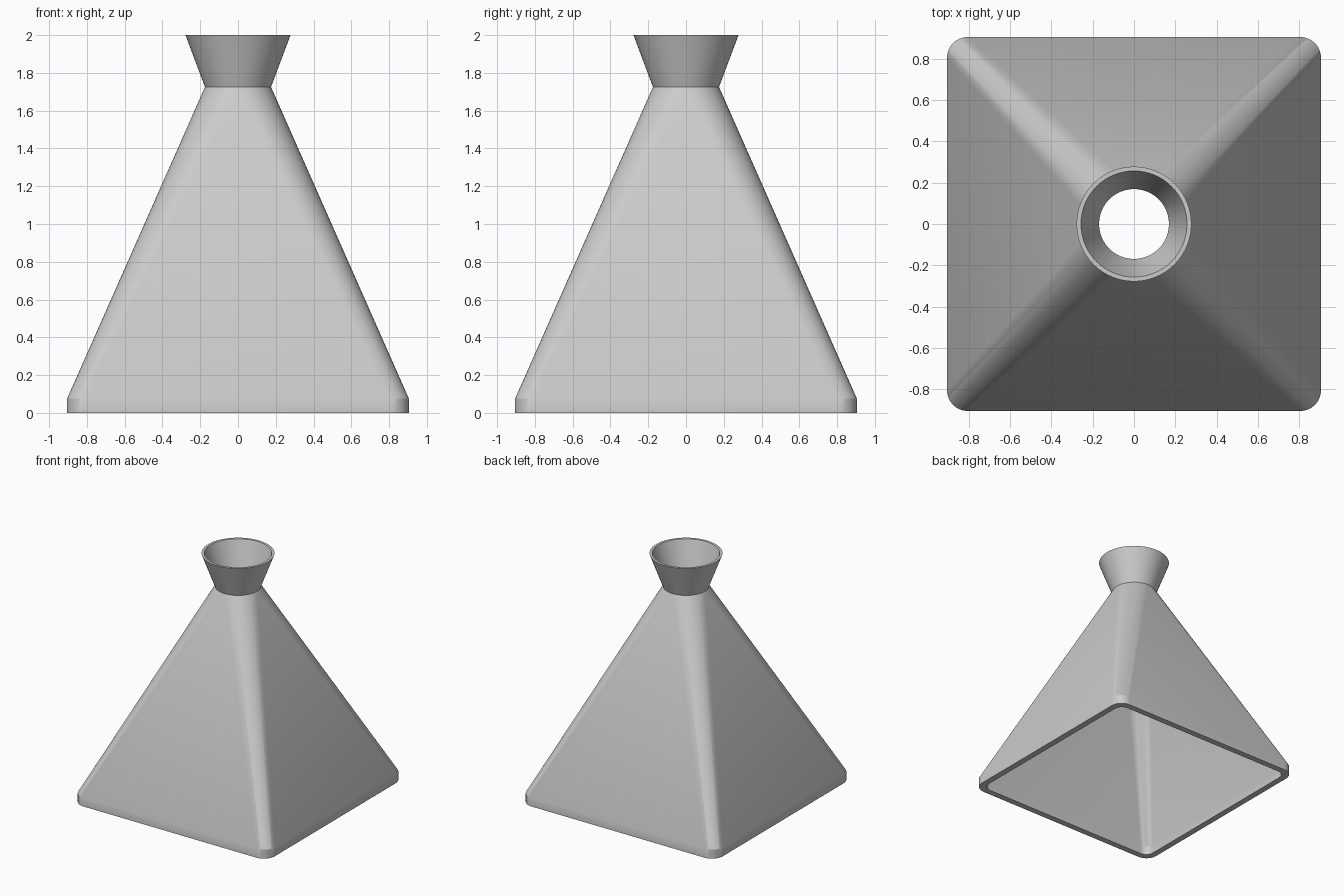
import bpy
import bmesh
from math import cos, sin, pi, radians

cube = bpy.data.objects.get("Cube")
if cube:
    bpy.data.objects.remove(cube, do_unlink=True)

STEPS = 16  # segments per quarter turn

grey = bpy.data.materials.new("plain grey")
colour = (0.6, 0.6, 0.6, 1)
grey.diffuse_color = colour
grey.use_nodes = True
grey.node_tree.nodes["Principled BSDF"].inputs["Base Color"].default_value = colour


def ring(bm, half, radius, z):
    """Rounded square; it becomes a circle when radius equals half."""
    verts = []
    for quarter in range(4):
        mid = (quarter + 0.5) * pi / 2
        cx = (half - radius) * (1 if cos(mid) > 0 else -1)
        cy = (half - radius) * (1 if sin(mid) > 0 else -1)
        for s in range(STEPS + 1):
            a = (quarter + s / STEPS) * pi / 2
            verts.append(bm.verts.new((cx + radius * cos(a), cy + radius * sin(a), z)))
    return verts


def loft(name, sections):
    """Skin a run of (half width, corner radius, height) sections."""
    bm = bmesh.new()
    rings = [ring(bm, *section) for section in sections]
    for low, high in zip(rings, rings[1:]):
        for i in range(len(low)):
            j = (i + 1) % len(low)
            bm.faces.new((low[i], low[j], high[j], high[i]))
    bmesh.ops.remove_doubles(bm, verts=bm.verts, dist=0.0001)
    mesh = bpy.data.meshes.new(name)
    bm.to_mesh(mesh)
    bm.free()
    mesh.materials.append(grey)
    obj = bpy.data.objects.new(name, mesh)
    bpy.context.collection.objects.link(obj)
    bpy.ops.object.select_all(action="DESELECT")
    obj.select_set(True)
    bpy.context.view_layer.objects.active = obj
    bpy.ops.object.shade_smooth_by_angle(angle=radians(30))
    return obj


NECK_Z = 1.725
NECK_OUT, NECK_IN = 0.175, 0.169
RIM_OUT, RIM_IN = 0.278, 0.257

# Hollow pyramid hood: down the inside, across the base rim, up the outside
loft("hood", [
    (NECK_IN, NECK_IN, NECK_Z),
    (0.853, 0.07, 0.075),
    (0.853, 0.07, 0),
    (0.905, 0.1, 0),
    (0.905, 0.1, 0.075),
    (NECK_OUT, NECK_OUT, NECK_Z),
])

# Flared round spout: up the outside, across the rim, down the inside
loft("spout", [
    (NECK_OUT, NECK_OUT, NECK_Z),
    (RIM_OUT, RIM_OUT, 2),
    (RIM_IN, RIM_IN, 2),
    (NECK_IN, NECK_IN, NECK_Z),
])
